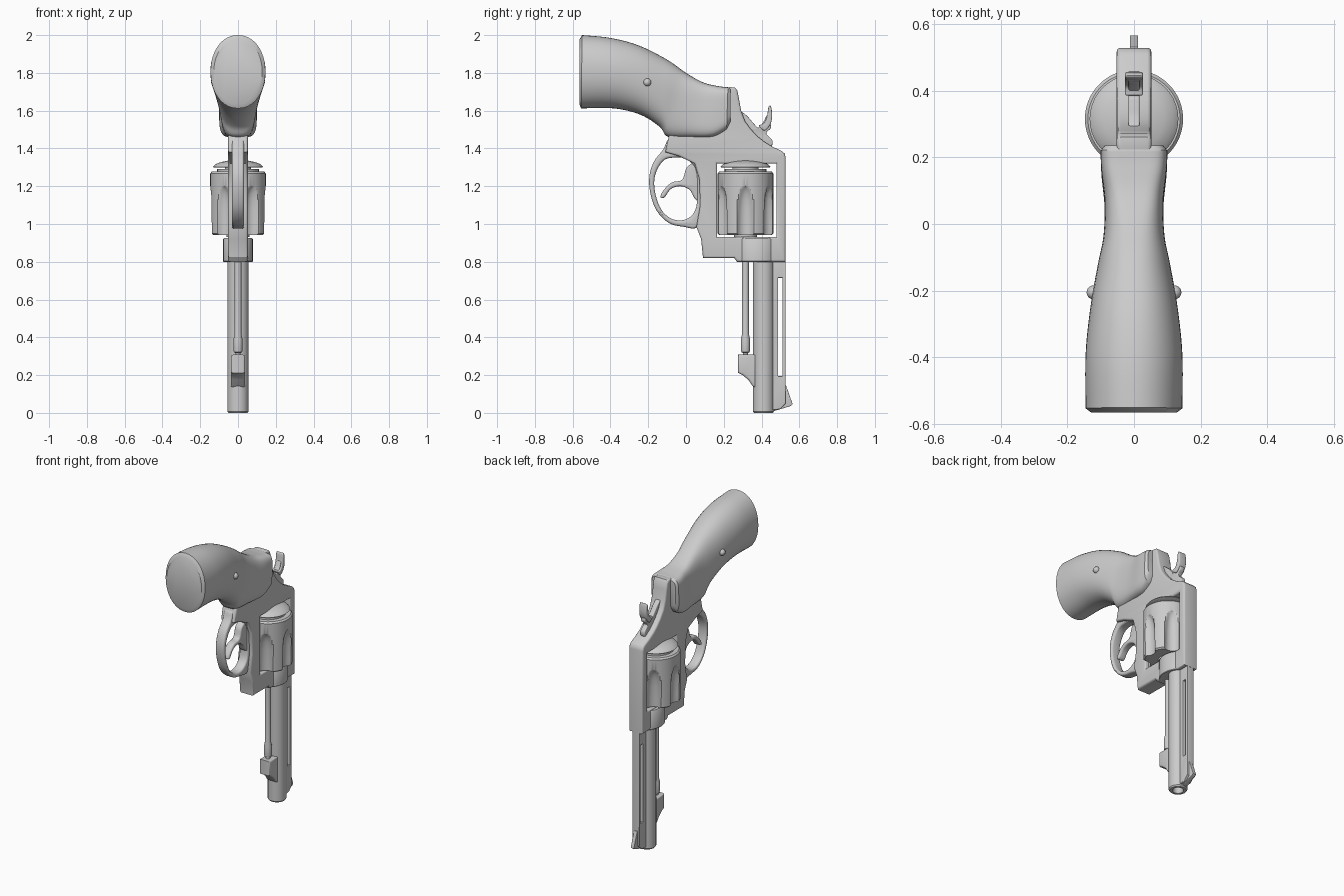
import bpy, bmesh
from math import sin, cos, pi, sqrt, radians, copysign
from mathutils import Vector, Matrix

if "Cube" in bpy.data.objects:
    bpy.data.objects.remove(bpy.data.objects["Cube"])


def add_mesh(name, bm):
    bmesh.ops.remove_doubles(bm, verts=bm.verts, dist=0.0002)
    bmesh.ops.recalc_face_normals(bm, faces=bm.faces)
    mesh = bpy.data.meshes.new(name)
    bm.to_mesh(mesh)
    bm.free()
    obj = bpy.data.objects.new(name, mesh)
    bpy.context.collection.objects.link(obj)
    return obj


def smooth(pts, steps=5, closed=True):
    """Catmull-Rom through tuples of any length."""
    n, out = len(pts), []
    at = (lambda i: pts[i % n]) if closed else (lambda i: pts[min(max(i, 0), n - 1)])
    for i in range(n if closed else n - 1):
        for k in range(steps):
            t = k / steps
            out.append(tuple(
                0.5 * (2 * b + (c - a) * t + (2 * a - 5 * b + 4 * c - d) * t * t
                       + (3 * b - a - 3 * c + d) * t ** 3)
                for a, b, c, d in zip(at(i - 1), at(i), at(i + 1), at(i + 2))))
    return out if closed else out + [tuple(pts[-1])]


def plate(name, outlines, half, bevel=0.01):
    """Side profile(s) in (y, z), extruded along x; later outlines are holes."""
    cu = bpy.data.curves.new(name, 'CURVE')
    cu.dimensions, cu.fill_mode = '2D', 'BOTH'
    cu.extrude, cu.bevel_depth, cu.offset = half - bevel, bevel, -bevel
    cu.bevel_resolution = 2
    for pts in outlines:
        sp = cu.splines.new('POLY')
        sp.points.add(len(pts) - 1)
        for p, (y, z) in zip(sp.points, pts):
            p.co = (y, z, 0, 1)
        sp.use_cyclic_u = True
    tmp = bpy.data.objects.new(name + "_curve", cu)
    bpy.context.collection.objects.link(tmp)
    mesh = bpy.data.meshes.new_from_object(tmp)
    bm = bmesh.new()
    bm.from_mesh(mesh)
    bpy.data.objects.remove(tmp)
    bpy.data.curves.remove(cu)
    bpy.data.meshes.remove(mesh)
    bm.transform(Matrix(((0, 0, 1, 0), (1, 0, 0, 0), (0, 1, 0, 0), (0, 0, 0, 1))))
    return add_mesh(name, bm)


def loft(name, rings):
    bm = bmesh.new()
    vs = [[bm.verts.new(p) for p in r] for r in rings]
    n = len(rings[0])
    for a, b in zip(vs, vs[1:]):
        for i in range(n):
            bm.faces.new((a[i], a[(i + 1) % n], b[(i + 1) % n], b[i]))
    bm.faces.new(vs[0])
    bm.faces.new(vs[-1])
    return add_mesh(name, bm)


def lathe(name, y, profile, sx=1, n=40):
    return loft(name, [[(r * sx * cos(2 * pi * i / n), y + r * sin(2 * pi * i / n), z)
                        for i in range(n)] for r, z in profile])


# Grip: sections of (top y, top z, bottom y, bottom z, half width, squareness)
sections = [(-.55, 2.0, -.555, 1.612, .145, 2.1), (-.40, 1.985, -.38, 1.612, .145, 2.1),
            (-.25, 1.945, -.24, 1.578, .13, 2.2), (-.1, 1.87, -.14, 1.515, .108, 2.4),
            (.0, 1.80, -.095, 1.462, .092, 3), (.09, 1.75, .02, 1.458, .088, 4),
            (.17, 1.73, .14, 1.462, .098, 5), (.222, 1.724, .215, 1.50, .1, 5)]
sections = ([(-.565, 1.975, -.565, 1.635, .128, 2.1)] + smooth(sections, 6, False)
            + [(.235, 1.715, .235, 1.54, .088, 5)])
rings = []
for ty, tz, by, bz, w, e in sections:
    ring = []
    for i in range(48):
        c, s = cos(2 * pi * i / 48), sin(2 * pi * i / 48)
        x, u = copysign(abs(c) ** (2 / e), c), copysign(abs(s) ** (2 / e), s)
        ring.append((w * x, (ty + by + u * (ty - by)) / 2, (tz + bz + u * (tz - bz)) / 2))
    rings.append(ring)
loft("grip", rings)

# Grip screw heads
bm = bmesh.new()
for side in (-1, 1):
    bmesh.ops.create_uvsphere(bm, u_segments=20, v_segments=10, radius=.021,
                              matrix=Matrix.Translation((side * .121, -.205, 1.75)))
add_mesh("grip_screws", bm)

# Frame with cylinder window
frame = [(.15, 1.70), (.23, 1.725), (.26, 1.722), (.272, 1.705), (.28, 1.665), (.292, 1.6),
         (.312, 1.545), (.345, 1.5), (.38, 1.463), (.415, 1.435), (.46, 1.408),
         (.508, 1.386), (.523, 1.372), (.528, 1.35), (.528, .8), (.27, .8), (.255, .82),
         (.09, .82), (.08, .92), (.055, .985), (.075, 1.1), (.07, 1.24), (.045, 1.32),
         (-.04, 1.36), (-.11, 1.38), (-.09, 1.47), (0, 1.6)]
window = [(.165, .932), (.478, .932), (.478, 1.32), (.165, 1.32)]
plate("frame", [frame, window], .052, .012)

# Trigger guard
guard = smooth([(-.09, 1.45), (-.12, 1.395), (-.17, 1.33), (-.194, 1.25), (-.188, 1.16),
                (-.155, 1.07), (-.09, 1.005), (-.01, .985), (.06, .985), (.1, 1.1),
                (.1, 1.25), (.06, 1.4), (-.02, 1.44)])
guard_hole = smooth([(-.12, 1.335), (-.163, 1.26), (-.164, 1.17), (-.13, 1.075), (-.07, 1.025),
                     (0, 1.025), (.05, 1.075), (.06, 1.18), (.05, 1.29), (0, 1.345),
                     (-.06, 1.352)])
plate("trigger_guard", [guard, guard_hole], .032, .012)

# Trigger and hammer
plate("trigger", [smooth([(-.135, 1.145), (-.118, 1.18), (-.075, 1.22), (-.02, 1.235),
                          (.005, 1.30), (.06, 1.325), (.1, 1.25), (.08, 1.13), (.05, 1.13),
                          (.02, 1.18), (-.03, 1.2), (-.08, 1.185), (-.115, 1.14)])],
      .025, .01)
plate("hammer", [smooth([(.285, 1.59), (.32, 1.575), (.36, 1.53), (.385, 1.51), (.412, 1.545),
                         (.428, 1.575), (.44, 1.55), (.45, 1.51), (.425, 1.48), (.458, 1.44),
                         (.44, 1.40), (.36, 1.42), (.28, 1.5)])], .017, .005)
plate("hammer_spur", [smooth([(.385, 1.522), (.41, 1.53), (.428, 1.565), (.437, 1.62),
                              (.45, 1.622), (.456, 1.57), (.445, 1.525), (.415, 1.495)])],
      .027, .006)

# Fluted cylinder: each ring is a circle bitten by six scallops
CY, R = .315, .147
rings = []
for z, r, f in [(.942, .138, .05), (.95, R, .05), (1.0, R, .05), (1.08, R, .048),
                (1.13, R, .044), (1.16, R, .038), (1.18, R, .031), (1.195, R, .022),
                (1.2, R, 0), (1.268, R, 0), (1.278, .138, 0)]:
    ring = []
    for i in range(144):
        a = 2 * pi * i / 144
        phi = (a + pi / 6) % (pi / 3) - pi / 6
        d = .163
        k = f * f - (d * sin(phi)) ** 2
        rad = min(r, d * cos(phi) - sqrt(k)) if k > 0 else r
        ring.append((rad * cos(a), CY + rad * sin(a), z))
    rings.append(ring)
loft("cylinder", rings)
lathe("cylinder_axle", CY, [(.025, .8), (.025, .93), (.06, .93), (.06, .945), (.025, .945),
                            (.025, 1.32)])
lathe("extractor_plate", CY, [(.11, 1.27), (.11, 1.292), (.07, 1.292), (.07, 1.305)])
lathe("recoil_shield", CY, [(.125, 1.298), (.133, 1.303), (.12, 1.316), (.09, 1.328),
                            (.05, 1.336), (.01, 1.339)])

# Crane block where the barrel meets the frame
lathe("crane", .373, [(.1, .8), (.103, .803), (.103, .92), (.098, .926)], sx=.76)

# Barrel with bore, rib with slot, front sight
lathe("barrel", .41, [(.03, .12), (.03, .006), (.034, .0), (.05, .0), (.056, .008), (.056, .81)])
plate("barrel_rib", [[(.44, .012), (.5, .02), (.527, .05), (.527, .81), (.44, .81)],
                     [(.488, .195), (.51, .195), (.51, .715), (.488, .715)]], .026, .004)
plate("front_sight", [[(.46, .008), (.553, .036), (.565, .045), (.53, .145), (.48, .16)]],
      .012, .002)

# Ejector rod and its lug under the barrel
lathe("ejector_rod", CY, [(.014, .29), (.014, .318), (.022, .322), (.024, .335), (.024, .39),
                          (.018, .42), (.018, .81)], n=24)
plate("ejector_lug", [[(.275, .308), (.37, .308), (.37, .13), (.35, .145), (.33, .175),
                       (.30, .2), (.275, .212)]], .038, .012)

# Smooth shading with sharp creases kept
bpy.ops.object.select_all(action='DESELECT')
for obj in bpy.context.collection.objects:
    obj.select_set(True)
    bpy.context.view_layer.objects.active = obj
bpy.ops.object.shade_smooth_by_angle(angle=radians(35))
